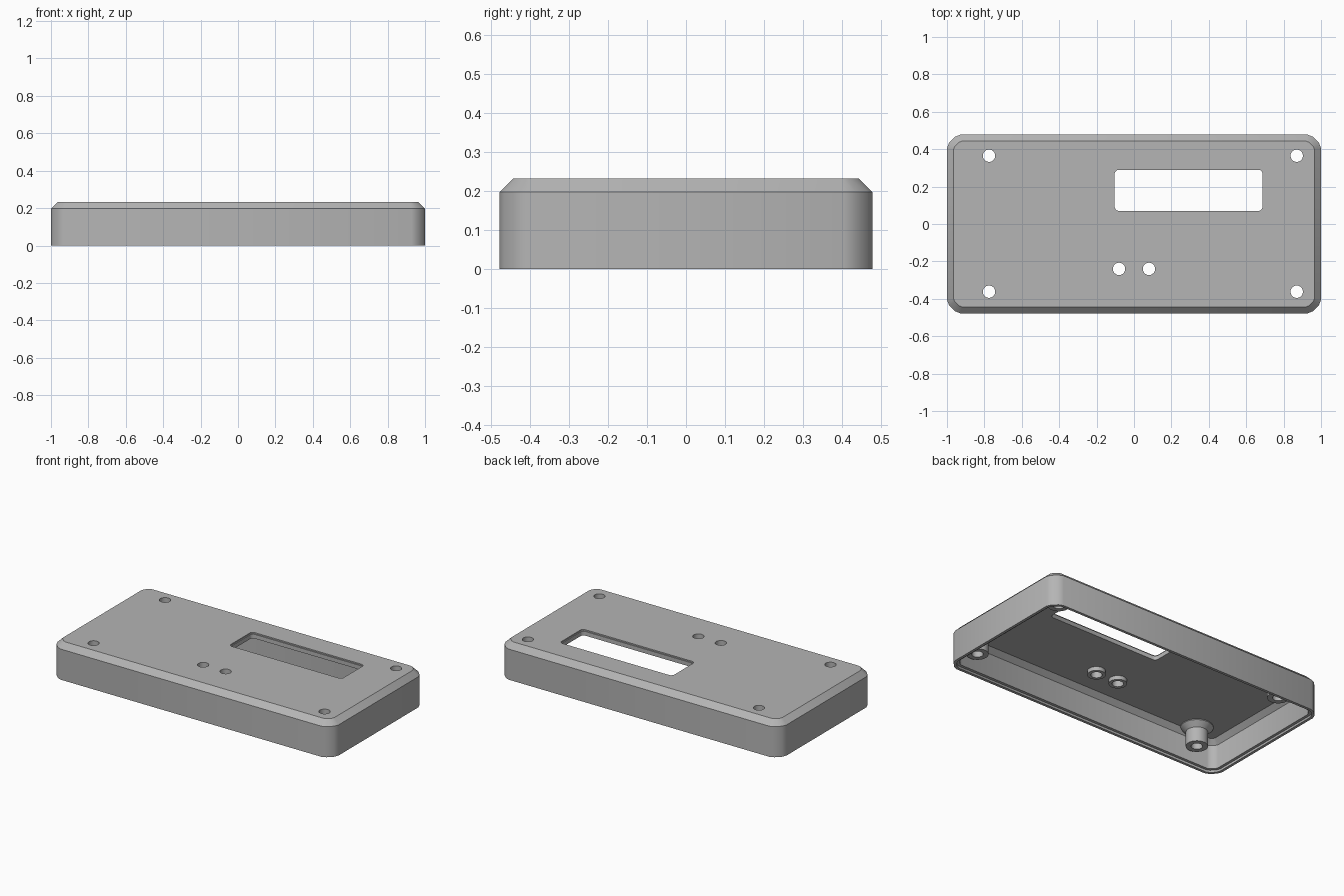
import bpy
import bmesh
import math

if "Cube" in bpy.data.objects:
    bpy.data.objects.remove(bpy.data.objects["Cube"], do_unlink=True)

# Single plastic colour
grey = bpy.data.materials.new("grey_plastic")
grey.use_nodes = True
grey.diffuse_color = (0.46, 0.46, 0.46, 1)
grey.node_tree.nodes["Principled BSDF"].inputs["Base Color"].default_value = grey.diffuse_color

HALF_X, HALF_Y, HEIGHT = 1.0, 0.478, 0.232
CORNER, CHAMFER, WALL = 0.055, 0.035, 0.035
CEILING = HEIGHT - WALL
HOLE = 0.033


def corner_outline(hx, hy, cut):
    """Rectangle with cut corners, each cut edge slightly rounded."""
    octagon = []
    for sx, sy in ((1, 1), (-1, 1), (-1, -1), (1, -1)):
        pair = [(sx * hx, sy * (hy - cut)), (sx * (hx - cut), sy * hy)]
        octagon += pair if sx * sy > 0 else pair[::-1]
    points = []
    for i, p in enumerate(octagon):
        for q in (octagon[i - 1], octagon[(i + 1) % 8]):
            length = math.dist(p, q)
            t = cut * 0.3 / length
            points.append((p[0] + (q[0] - p[0]) * t, p[1] + (q[1] - p[1]) * t))
    return points


def case_ring(inset, z):
    cut = CORNER - inset * (2 - math.sqrt(2))
    return [(x, y, z) for x, y in corner_outline(HALF_X - inset, HALF_Y - inset, cut)]


def circle(x, y, radius, z, sides=40):
    return [(x + radius * math.cos(2 * math.pi * i / sides),
             y + radius * math.sin(2 * math.pi * i / sides), z) for i in range(sides)]


def loft(bm, rings, closed=False):
    """Skin a list of equal rings, capped at the ends or closed into a loop."""
    loops = [[bm.verts.new(p) for p in ring] for ring in rings]
    n = len(loops[0])
    pairs = list(zip(loops, loops[1:]))
    if closed:
        pairs.append((loops[-1], loops[0]))
    else:
        bm.faces.new(loops[0])
        bm.faces.new(loops[-1])
    for a, b in pairs:
        for i in range(n):
            j = (i + 1) % n
            bm.faces.new((a[i], a[j], b[j], b[i]))


def finish(name, bm):
    bmesh.ops.recalc_face_normals(bm, faces=bm.faces)
    mesh = bpy.data.meshes.new(name)
    bm.to_mesh(mesh)
    bm.free()
    mesh.materials.append(grey)
    obj = bpy.data.objects.new(name, mesh)
    bpy.context.collection.objects.link(obj)
    return obj


def smooth(obj):
    bpy.ops.object.select_all(action="DESELECT")
    obj.select_set(True)
    bpy.context.view_layer.objects.active = obj
    bpy.ops.object.shade_smooth_by_angle(angle=math.radians(30))


# Hollow open-bottomed case: top, outer wall, stepped rim, inner wall, ceiling
bm = bmesh.new()
profile = [(CHAMFER, HEIGHT), (0, HEIGHT - CHAMFER), (0, 0), (WALL / 2, 0),
           (WALL / 2, 0.014), (WALL, 0.014), (WALL, CEILING - 0.03), (WALL + 0.03, CEILING)]
loft(bm, [case_ring(inset, z) for inset, z in profile])
shell = finish("case_shell", bm)

screw_spots = [(x, y) for x in (-0.775, 0.87) for y in (-0.362, 0.365)]
button_spots = [(-0.08, -0.24), (0.08, -0.24)]

# Cutter for the screen window, screw holes and button holes
bm = bmesh.new()
for x, y in screw_spots + button_spots:
    loft(bm, [circle(x, y, HOLE, CEILING - 0.05), circle(x, y, HOLE, HEIGHT + 0.05)])
window = []
for grow, z in ((0, CEILING - 0.05), (0, HEIGHT - 0.008), (0.006, HEIGHT - 0.008),
                (0.006, HEIGHT + 0.05)):
    outline = corner_outline(0.395 + grow, 0.11 + grow, 0.014)
    window.append([(x + 0.292, y + 0.18, z) for x, y in outline])
loft(bm, window)
cutter = finish("opening_cutter", bm)
cutter.hide_render = True

cut = shell.modifiers.new("openings", "BOOLEAN")
cut.operation = "DIFFERENCE"
cut.solver = "EXACT"
cut.object = cutter
bpy.context.view_layer.objects.active = shell
bpy.ops.object.modifier_apply(modifier=cut.name)
bpy.data.objects.remove(cutter, do_unlink=True)
smooth(shell)


def tube(name, x, y, profile):
    """Hollow turned part hanging from the ceiling."""
    bm = bmesh.new()
    loft(bm, [circle(x, y, r, z) for r, z in profile], closed=True)
    smooth(finish(name, bm))


# Screw posts with flared roots
root = CEILING + 0.005
for i, (x, y) in enumerate(screw_spots):
    tube(f"screw_post_{i + 1}", x, y,
         [(HOLE, root), (0.095, root), (0.095, CEILING - 0.005), (0.064, CEILING - 0.035),
          (0.064, 0.07), (HOLE, 0.07)])

# Short collars under the button holes
for i, (x, y) in enumerate(button_spots):
    tube(f"button_collar_{i + 1}", x, y,
         [(HOLE, root), (0.053, root), (0.053, CEILING - 0.025), (HOLE, CEILING - 0.025)])
